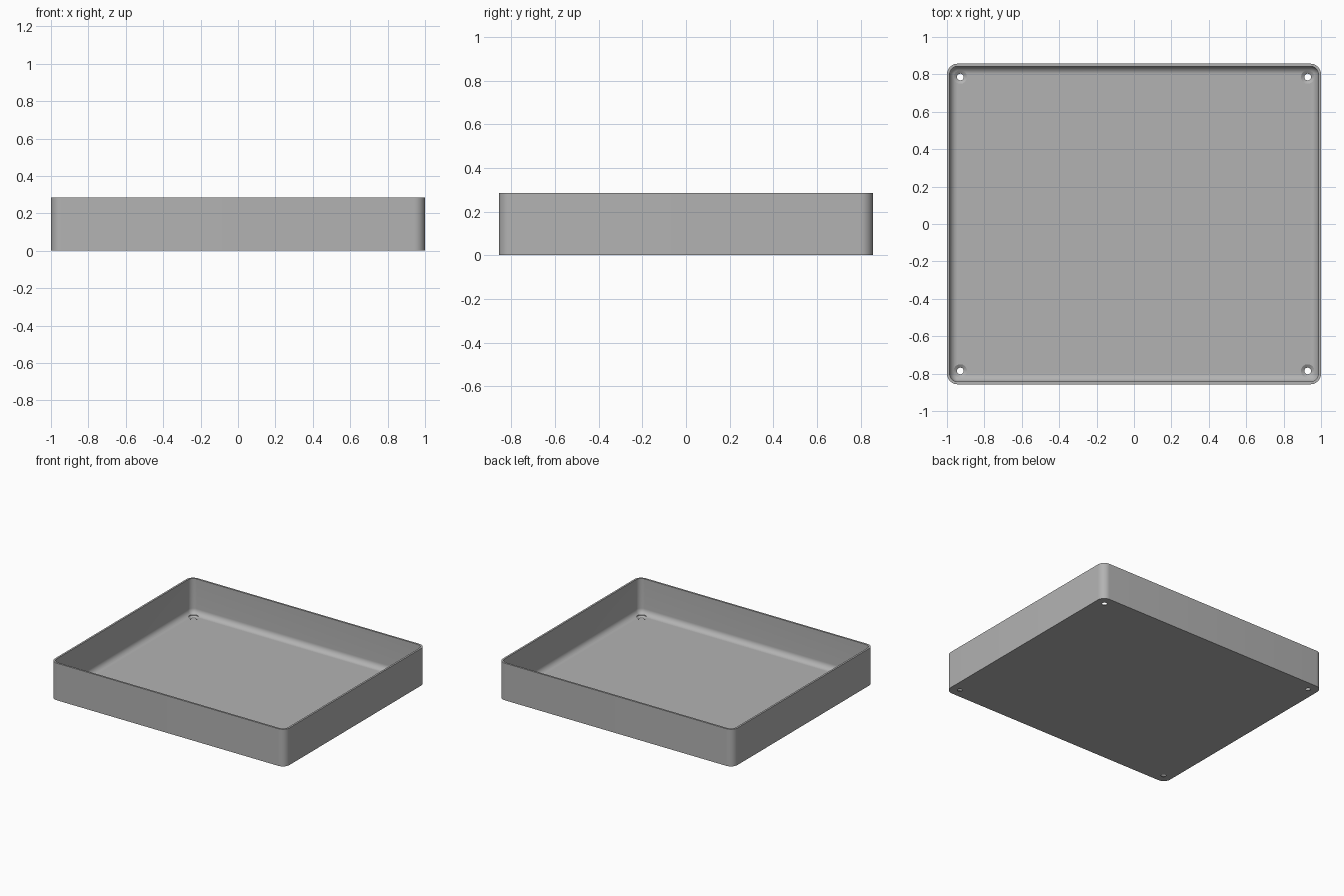
import bpy, bmesh
from math import sin, cos, pi, radians

cube = bpy.data.objects.get("Cube")
if cube:
    bpy.data.objects.remove(cube, do_unlink=True)

MM = 2 / 140                     # the tray is 140 x 120 x 20 units
LENGTH, WIDTH, HEIGHT = 140, 120, 20
WALL, CORNER, FILLET = 1, 4, 3
ARC = 10                         # segments per rounded corner

grey = bpy.data.materials.new("plain grey")
grey.use_nodes = True
color = (0.45, 0.45, 0.45, 1)
grey.diffuse_color = color
grey.node_tree.nodes["Principled BSDF"].inputs["Base Color"].default_value = color


def rounded_ring(bm, inset, z):
    """Rounded rectangle loop, offset inward from the outside."""
    r = max(CORNER - inset, 0)
    hx, hy = LENGTH / 2 - inset - r, WIDTH / 2 - inset - r
    verts = []
    for i, (sx, sy) in enumerate(((1, 1), (-1, 1), (-1, -1), (1, -1))):
        for k in range(ARC + 1):
            a = pi / 2 * (i + k / ARC)
            verts.append(bm.verts.new(((sx * hx + r * cos(a)) * MM,
                                       (sy * hy + r * sin(a)) * MM, z * MM)))
    return verts


def loft(name, rings_of):
    """Closed solid through a series of loops."""
    bm = bmesh.new()
    rings = rings_of(bm)
    for a, b in zip(rings, rings[1:]):
        for i in range(len(a)):
            j = (i + 1) % len(a)
            bm.faces.new((a[i], a[j], b[j], b[i]))
    bm.faces.new(rings[0][::-1])
    bm.faces.new(rings[-1])
    bmesh.ops.remove_doubles(bm, verts=bm.verts, dist=1e-5)
    bmesh.ops.recalc_face_normals(bm, faces=bm.faces)
    mesh = bpy.data.meshes.new(name)
    bm.to_mesh(mesh)
    bm.free()
    obj = bpy.data.objects.new(name, mesh)
    mesh.materials.append(grey)
    bpy.context.collection.objects.link(obj)
    return obj


# Tray shell: outside wall, rim, inside wall, filleted floor edge
section = [(0, 0), (0, HEIGHT), (WALL, HEIGHT)]
for k in range(ARC + 1):
    a = pi / 2 * k / ARC
    section.append((WALL + FILLET * (1 - cos(a)), WALL + FILLET * (1 - sin(a))))
tray = loft("tray", lambda bm: [rounded_ring(bm, i, z) for i, z in section])

# Countersunk screw holes in the four corners
hole_profile = [(1.25, -1), (1.25, 0.2), (2.5, WALL), (2.5, 3)]


def hole_rings(cx, cy):
    def rings(bm):
        return [[bm.verts.new(((cx + r * cos(2 * pi * k / 32)) * MM,
                               (cy + r * sin(2 * pi * k / 32)) * MM, z * MM))
                 for k in range(32)] for r, z in hole_profile]
    return rings


bpy.context.view_layer.objects.active = tray
for sx in (-1, 1):
    for sy in (-1, 1):
        cutter = loft("hole_cutter", hole_rings(sx * 65, sy * 55))
        cutter.hide_render = True
        mod = tray.modifiers.new("screw_hole", 'BOOLEAN')
        mod.operation = 'DIFFERENCE'
        mod.solver = 'EXACT'
        mod.object = cutter
        bpy.ops.object.modifier_apply(modifier=mod.name)
        bpy.data.objects.remove(cutter, do_unlink=True)

# Smooth shading on the curves, crisp edges elsewhere
bpy.ops.object.select_all(action='DESELECT')
tray.select_set(True)
bpy.ops.object.shade_smooth_by_angle(angle=radians(30))
